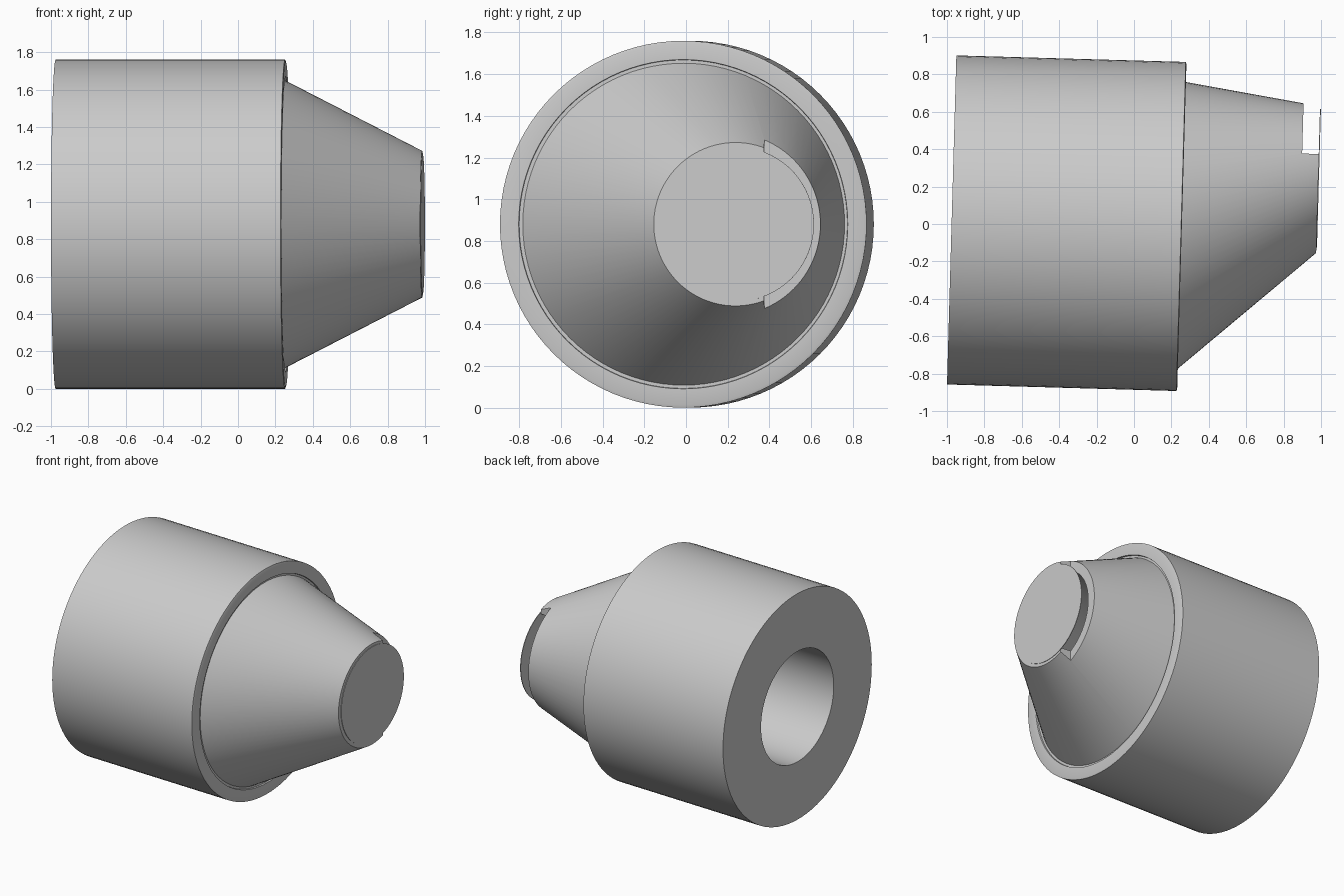
import bpy, bmesh, math
from mathutils import Matrix, Vector

default = bpy.data.objects.get("Cube")
if default:
    bpy.data.objects.remove(default)

grey = bpy.data.materials.new("light grey")
grey.use_nodes = True
grey.diffuse_color = (0.6, 0.6, 0.6, 1)
grey.node_tree.nodes["Principled BSDF"].inputs["Base Color"].default_value = (0.6, 0.6, 0.6, 1)

SEGMENTS = 96
AXIS_Y = -0.006
# The whole model is turned slightly about the vertical
PLACE = Matrix.Translation((0, 0, 0.88)) @ Matrix.Rotation(-0.0284, 4, "Z")


def finish(bm, name):
    bmesh.ops.recalc_face_normals(bm, faces=bm.faces)
    bm.transform(PLACE)
    mesh = bpy.data.meshes.new(name)
    bm.to_mesh(mesh)
    bm.free()
    mesh.materials.append(grey)
    obj = bpy.data.objects.new(name, mesh)
    bpy.context.collection.objects.link(obj)
    return obj


def ring_loft(name, rings):
    """Join circles (x, centre y, radius) in a closed loop of strips."""
    bm = bmesh.new()
    loops = []
    for x, cy, r in rings:
        angles = [math.tau * i / SEGMENTS for i in range(SEGMENTS)]
        loops.append([bm.verts.new((x, cy + r * math.cos(a), r * math.sin(a))) for a in angles])
    for a, b in zip(loops, loops[1:] + loops[:1]):
        for i in range(SEGMENTS):
            j = (i + 1) % SEGMENTS
            bm.faces.new((a[i], a[j], b[j], b[i]))
    return finish(bm, name)


def box(name, low, high):
    bm = bmesh.new()
    bmesh.ops.create_cube(bm, size=1)
    low, high = Vector(low), Vector(high)
    for v in bm.verts:
        v.co = (low + high) / 2 + v.co * (high - low)
    return finish(bm, name)


def select_only(obj):
    bpy.ops.object.select_all(action="DESELECT")
    obj.select_set(True)
    bpy.context.view_layer.objects.active = obj


# Bored cylinder with a shallow groove on its front face
profile = [(-0.975, 0.43), (-0.975, 0.88), (0.252, 0.88), (0.256, 0.867),
           (0.256, 0.79), (0.245, 0.788), (0.245, 0.43)]
housing = ring_loft("housing", [(x, AXIS_Y, r) for x, r in profile])

# Hollow slanted nose, leaning to the back
nose = ring_loft("slanted_nose", [(0.24, AXIS_Y, 0.775), (0.978, 0.265, 0.392),
                                  (0.978, 0.265, 0.36), (0.24, AXIS_Y, 0.43)])

# Step cut out of the tip on the back side
cutter = box("notch_cutter", (0.888, 0.402, -1), (1.2, 1.2, 1))
cutter.hide_render = True
notch = nose.modifiers.new("notch", "BOOLEAN")
notch.operation = "DIFFERENCE"
notch.solver = "EXACT"
notch.object = cutter
select_only(nose)
bpy.ops.object.modifier_apply(modifier=notch.name)
bpy.data.objects.remove(cutter)

# Thin disc closing the tip
bm = bmesh.new()
bmesh.ops.create_cone(bm, cap_ends=True, segments=SEGMENTS, radius1=0.37, radius2=0.37, depth=0.005,
                      matrix=Matrix.Translation((0.979, 0.272, 0)) @ Matrix.Rotation(math.pi / 2, 4, "Y"))
tip_disc = finish(bm, "tip_disc")

for obj in (housing, nose, tip_disc):
    select_only(obj)
    bpy.ops.object.shade_smooth_by_angle(angle=math.radians(25))
